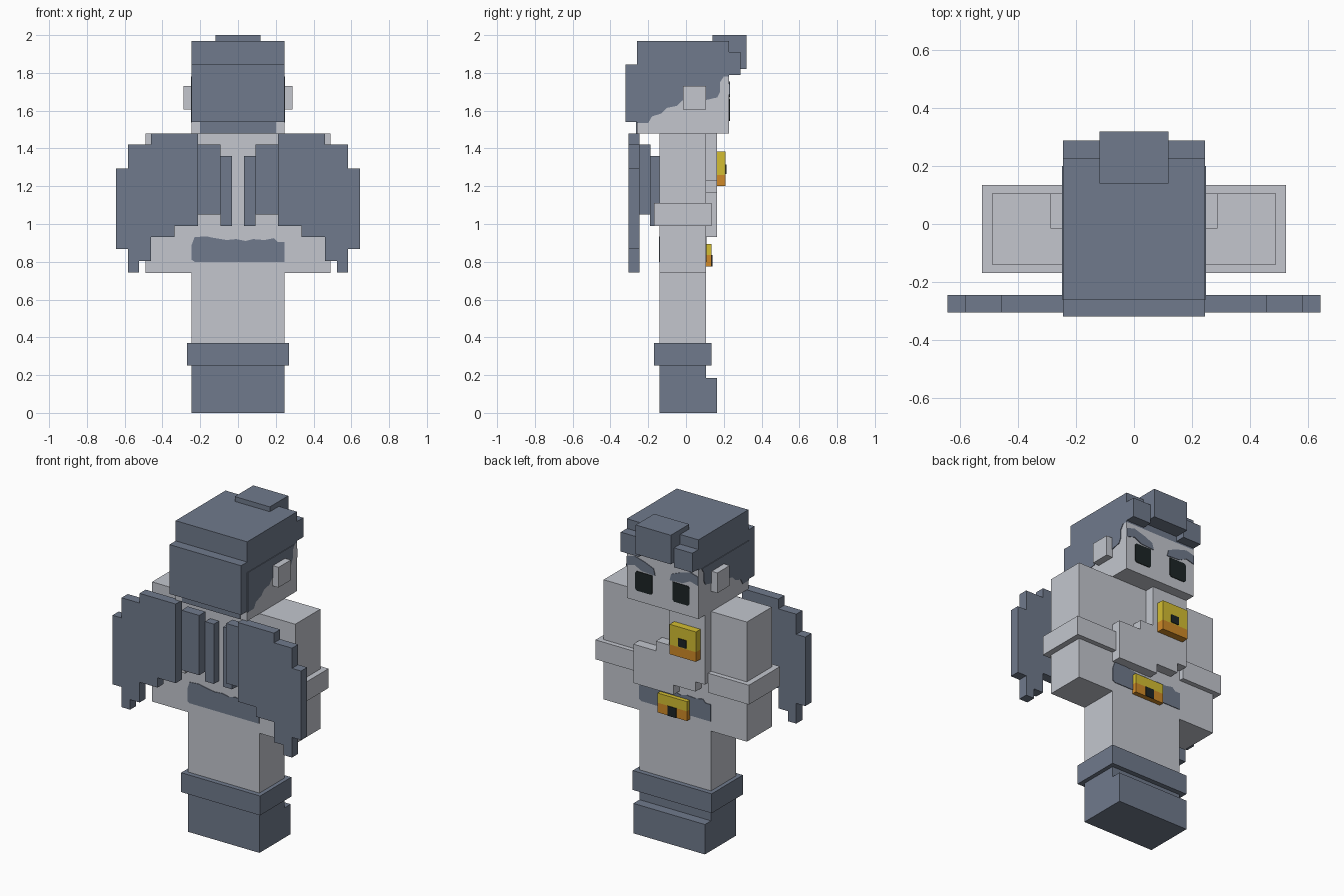
import bpy, bmesh


def material(name, rgb):
    m = bpy.data.materials.new(name)
    m.diffuse_color = (*rgb, 1)
    return m


SLATE = material("slate", (0.162, 0.195, 0.262))
GREY = material("light_grey", (0.546, 0.565, 0.617))
YELLOW = material("yellow", (0.658, 0.515, 0.032))
ORANGE = material("orange", (0.63, 0.255, 0.021))
BLACK = material("black", (0.012, 0.018, 0.019))


def prism(name, mat, axis, points, lo, hi):
    """Extrude a flat outline along x (points are y,z) or along y (points are x,z)."""
    bm = bmesh.new()

    def put(p, d):
        return (d, p[0], p[1]) if axis == 'x' else (p[0], d, p[1])
    a = [bm.verts.new(put(p, lo)) for p in points]
    b = [bm.verts.new(put(p, hi)) for p in points]
    bm.faces.new(a)
    bm.faces.new(b[::-1])
    n = len(points)
    for i in range(n):
        j = (i + 1) % n
        bm.faces.new((a[i], b[i], b[j], a[j]))
    bmesh.ops.recalc_face_normals(bm, faces=bm.faces[:])
    me = bpy.data.meshes.new(name)
    bm.to_mesh(me)
    bm.free()
    me.materials.append(mat)
    ob = bpy.data.objects.new(name, me)
    bpy.context.collection.objects.link(ob)
    return ob


def box(name, mat, x0, x1, y0, y1, z0, z1):
    return prism(name, mat, 'y', [(x0, z0), (x1, z0), (x1, z1), (x0, z1)], y0, y1)


def both_boxes(name, mat, x0, x1, *rest):
    box("right_" + name, mat, x0, x1, *rest)
    box("left_" + name, mat, -x1, -x0, *rest)


def both_outlines(name, mat, points, lo, hi):
    prism("right_" + name, mat, 'y', points, lo, hi)
    prism("left_" + name, mat, 'y', [(-x, z) for x, z in points], lo, hi)


W = 0.245            # half width of body and head
B, F = -0.14, 0.105  # body depth range
T = 0.004            # painted plate thickness

# Boots, boot cuff, legs and torso
prism("boots", SLATE, 'x', [(B, 0), (0.165, 0), (0.165, 0.185), (F, 0.185),
                            (F, 0.25), (B, 0.25)], -W, W)
box("boot_cuff", SLATE, -0.27, 0.27, -0.17, 0.135, 0.25, 0.37)
box("legs", GREY, -W, W, B, F, 0.37, 0.74)
box("torso", GREY, -W, W, B, F, 0.74, 1.48)

# Arms and arm bands
both_boxes("arm", GREY, W, 0.49, B, F, 0.74, 1.48)
both_boxes("arm_band", GREY, W, 0.525, -0.17, 0.135, 0.99, 1.11)

# Stepped sash over the chest
prism("chest_sash", GREY, 'y',
      [(W, 0.93), (W, 1.17), (0.09, 1.17), (0.09, 1.23), (0, 1.23), (0, 1.48),
       (-W, 1.48), (-W, 1.05), (-0.18, 1.05), (-0.18, 0.99), (-0.03, 0.99),
       (-0.03, 0.93)], F, 0.165)

# Painted belt, both faces
belt = [(-W, 0.81), (-0.23, 0.80), (W, 0.80), (W, 0.905), (0.21, 0.905), (0.19, 0.925),
        (0.14, 0.915), (0.08, 0.92), (0.04, 0.91), (-0.01, 0.92), (-0.06, 0.915),
        (-0.12, 0.925), (-0.17, 0.935), (-0.23, 0.93), (-W, 0.89)]
prism("belt_back", SLATE, 'y', belt, B - T, B)
prism("belt_front", SLATE, 'y', [(-x, z) for x, z in belt], F, F + T)

# Buckle and badge, each with two tones and a dark mark
box("buckle_top", YELLOW, -0.1, 0.1, F, 0.135, 0.835, 0.895)
box("buckle_bottom", ORANGE, -0.1, 0.1, F, 0.135, 0.775, 0.835)
box("buckle_mark", BLACK, -0.03, 0.03, 0.135, 0.135 + T, 0.775, 0.835)
box("badge_top", YELLOW, -0.215, -0.035, 0.165, 0.21, 1.26, 1.385)
box("badge_bottom", ORANGE, -0.215, -0.035, 0.165, 0.21, 1.20, 1.26)
box("badge_mark", BLACK, -0.15, -0.095, 0.21, 0.21 + T, 1.265, 1.315)

# Head and ears
box("head", GREY, -W, W, -0.26, 0.228, 1.48, 1.78)
both_boxes("ear", GREY, W, 0.288, -0.015, F, 1.605, 1.73)

# Hair: cap, rear block, fringe and quiff
box("hair_cap", SLATE, -W, W, -0.26, 0.228, 1.78, 1.97)
box("hair_rear", SLATE, -W, W, -0.32, -0.26, 1.54, 1.845)
box("nape_hair", SLATE, -0.2, 0.2, -0.26 - T, -0.26, 1.48, 1.54)
both_boxes("fringe", SLATE, 0.12, W, 0.228, 0.288, 1.79, 1.91)
prism("quiff", SLATE, 'x', [(0.14, 1.97), (0.228, 1.97), (0.228, 1.82), (0.32, 1.82),
                            (0.32, 2.0), (0.14, 2.0)], -0.12, 0.12)

# Ragged hairline on the sides of the head
hairline = [(-0.26, 1.78), (-0.26, 1.535), (-0.2, 1.535), (-0.18, 1.57), (-0.13, 1.585),
            (-0.1, 1.615), (-0.05, 1.625), (-0.02, 1.655), (0.1, 1.655), (0.165, 1.67),
            (0.18, 1.70), (0.18, 1.75), (0.2, 1.78)]
prism("right_hairline", SLATE, 'x', hairline, W, W + T)
prism("left_hairline", SLATE, 'x', hairline, -W - T, -W)

# Eyes and eyebrows
both_outlines("eye", BLACK, [(0.07, 1.555), (0.08, 1.545), (0.175, 1.545), (0.185, 1.555),
                             (0.185, 1.655), (0.175, 1.665), (0.07, 1.665)], 0.228, 0.228 + T)
both_outlines("eyebrow", SLATE, [(0.05, 1.67), (0.14, 1.675), (0.19, 1.70), (W, 1.685),
                                 (W, 1.74), (0.19, 1.755), (0.12, 1.735), (0.06, 1.71)],
              0.228, 0.228 + T)

# Wings: stepped outer plate, middle plate and root
wing = [(0.213, 1.48), (0.46, 1.48), (0.46, 1.42), (0.583, 1.42), (0.583, 1.295),
        (0.645, 1.295), (0.645, 0.868), (0.583, 0.868), (0.583, 0.743), (0.525, 0.743),
        (0.525, 0.805), (0.46, 0.805), (0.46, 0.93), (0.337, 0.93), (0.337, 0.99),
        (0.213, 0.99)]
both_outlines("wing", SLATE, wing, -0.305, -0.245)
both_boxes("wing_middle", SLATE, 0.092, 0.213, -0.248, -0.187, 1.05, 1.42)
both_boxes("wing_root", SLATE, 0.032, 0.092, -0.19, B, 0.99, 1.36)
